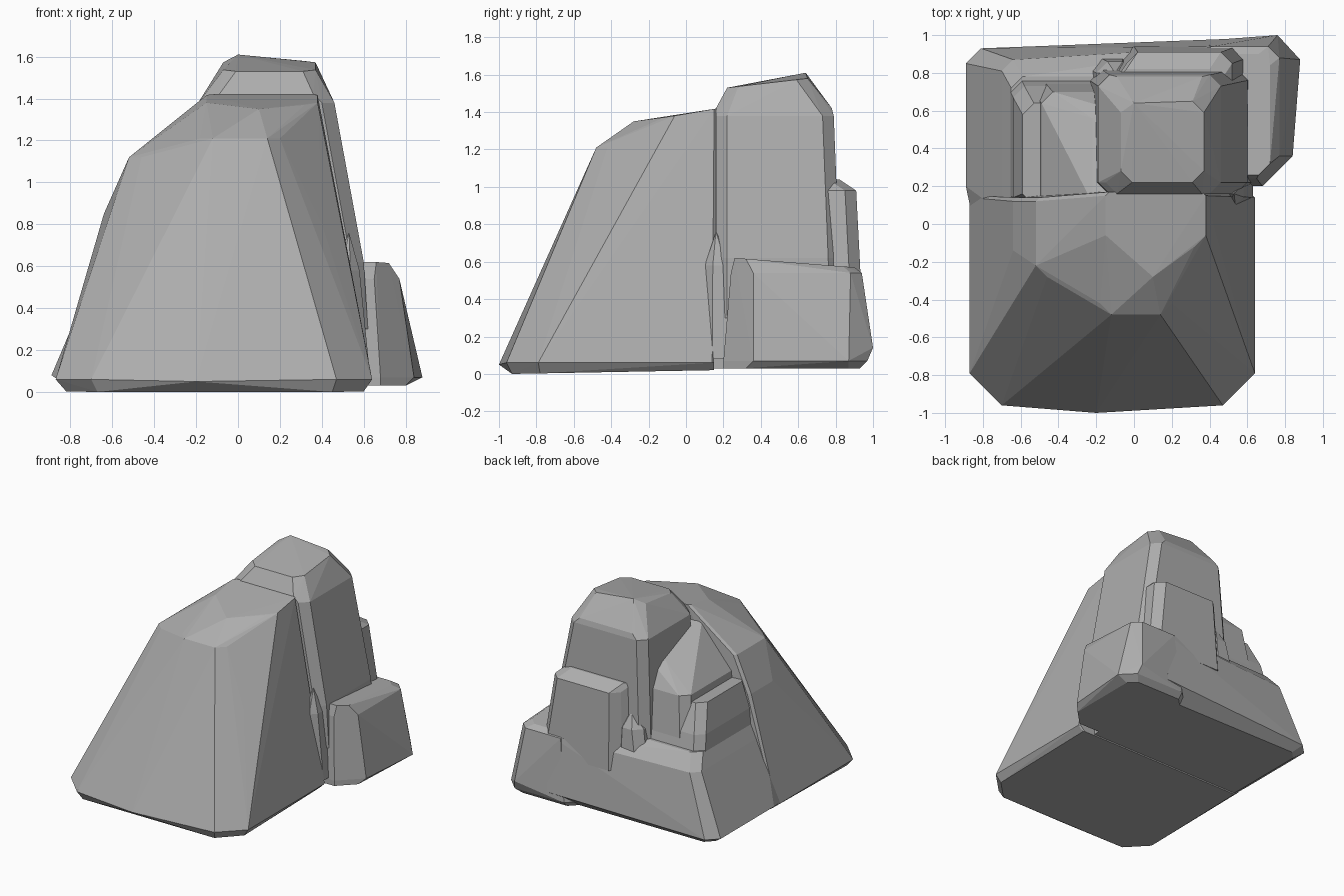
import bpy, bmesh

cube = bpy.data.objects.get("Cube")
if cube:
    bpy.data.objects.remove(cube, do_unlink=True)

GREY = (.42, .42, .42, 1)
stone = bpy.data.materials.new("grey stone")
stone.use_nodes = True
stone.diffuse_color = GREY
stone.node_tree.nodes["Principled BSDF"].inputs["Base Color"].default_value = GREY


def ring(left, right, front, back, height, rise=0, corner=.06, back_corner=.06):
    """Rectangle with cut corners, whose height may rise from front to back."""
    limit = min(right - left, back - front) / 3
    points = []
    for x, side in ((left, 1), (right, -1)):
        for y, end, cut in ((front, 1, corner), (back, -1, back_corner)):
            cut = min(cut, limit)
            points += [(x + side * cut, y), (x, y + end * cut)]
    return [(x, y, height + rise * (y - front) / (back - front)) for x, y in points]


def boulder(name, *rings, peaks=()):
    """Faceted convex stone wrapped tightly around stacked rings and peaks."""
    bm = bmesh.new()
    corners = [bm.verts.new(p) for layer in (*rings, peaks) for p in layer]
    bmesh.ops.convex_hull(bm, input=corners)
    loose = [v for v in bm.verts if not v.link_faces]
    bmesh.ops.delete(bm, geom=loose, context="VERTS")
    bmesh.ops.recalc_face_normals(bm, faces=bm.faces[:])
    mesh = bpy.data.meshes.new(name)
    bm.to_mesh(mesh)
    bm.free()
    mesh.materials.append(stone)
    obj = bpy.data.objects.new(name, mesh)
    bpy.context.collection.objects.link(obj)


# Big sloping buttress at the front
boulder(
    "front_buttress",
    ring(left=-.82, right=.6, front=-.93, back=.15, height=0, rise=.02, corner=.15, back_corner=.01),
    ring(left=-.87, right=.64, front=-.96, back=.15, height=.06, corner=.17, back_corner=.01),
    ring(left=-.64, right=.48, front=-.2, back=.14, height=.85, back_corner=.02),
    ring(left=-.52, right=-.3, front=-.28, back=.14, height=1.12, back_corner=.02),
    ring(left=-.18, right=.2, front=-.48, back=.14, height=1.21),
    ring(left=-.15, right=.38, front=-.12, back=.17, height=1.37, rise=.05, back_corner=.02),
    peaks=[(-.2, -1, .05), (.52, -.74, .2), (.4, -.5, .8), (.1, -.28, 1.35), (-.78, -.76, .15)],
)

# Low slab along the left flank and the back
boulder(
    "back_slab",
    ring(left=-.82, right=.5, front=-.2, back=.87, height=.03),
    ring(left=-.89, right=.5, front=-.1, back=.93, height=.08, corner=.3, back_corner=.08),
    ring(left=-.7, right=.5, front=0, back=.87, height=.53),
    ring(left=-.65, right=.5, front=0, back=.78, height=.64),
    peaks=[(.5, .98, .12), (.5, .94, .54)],
)

# Block standing out at the right rear corner
boulder(
    "side_block",
    ring(left=.3, right=.8, front=.2, back=.93, height=.03, corner=.12),
    ring(left=.3, right=.84, front=.2, back=.97, height=.07, corner=.16),
    ring(left=.35, right=.77, front=.24, back=.94, height=.54, corner=.12),
    ring(left=.4, right=.72, front=.26, back=.9, height=.62, rise=-.05),
    peaks=[(.88, .87, .07), (.76, 1, .14)],
)

# Tall tower behind the buttress
boulder(
    "tower",
    ring(left=-.25, right=.62, front=.16, back=.83, height=.3),
    ring(left=-.22, right=.6, front=.16, back=.82, height=.62),
    ring(left=-.19, right=.46, front=.16, back=.79, height=1.38),
    ring(left=-.15, right=.42, front=.16, back=.78, height=1.42),
    ring(left=-.07, right=.37, front=.22, back=.65, height=1.53, rise=.05),
    peaks=[(0, .64, 1.61)],
)

# Shelf stone at the foot of the tower's back
boulder(
    "back_shelf",
    ring(left=-.06, right=.6, front=.6, back=.94, height=.4),
    ring(left=-.06, right=.57, front=.6, back=.92, height=.62),
    ring(left=-.04, right=.52, front=.6, back=.91, height=.98),
    ring(left=-.1, right=.46, front=.6, back=.82, height=1.04),
)

# Shoulders stepping down from the crown along the flank
boulder(
    "upper_shoulder",
    ring(left=-.55, right=0, front=0, back=.77, height=.5),
    ring(left=-.49, right=0, front=0, back=.7, height=1),
    ring(left=-.22, right=0, front=.05, back=.62, height=1.36, rise=-.22),
)
boulder(
    "lower_shoulder",
    ring(left=-.67, right=-.1, front=.05, back=.79, height=.5),
    ring(left=-.64, right=-.15, front=.08, back=.73, height=.75),
    ring(left=-.59, right=-.3, front=.1, back=.64, height=.95),
)

# Small stones in the side cleft and the back recess
boulder(
    "cleft_wedge",
    ring(left=.45, right=.63, front=.08, back=.28, height=.08),
    ring(left=.45, right=.58, front=.1, back=.26, height=.58),
    peaks=[(.53, .16, .76)],
)
boulder(
    "recess_stone",
    ring(left=-.24, right=0, front=.6, back=.88, height=.5),
    ring(left=-.2, right=0, front=.6, back=.86, height=.72),
    peaks=[(-.1, .8, .84)],
)
